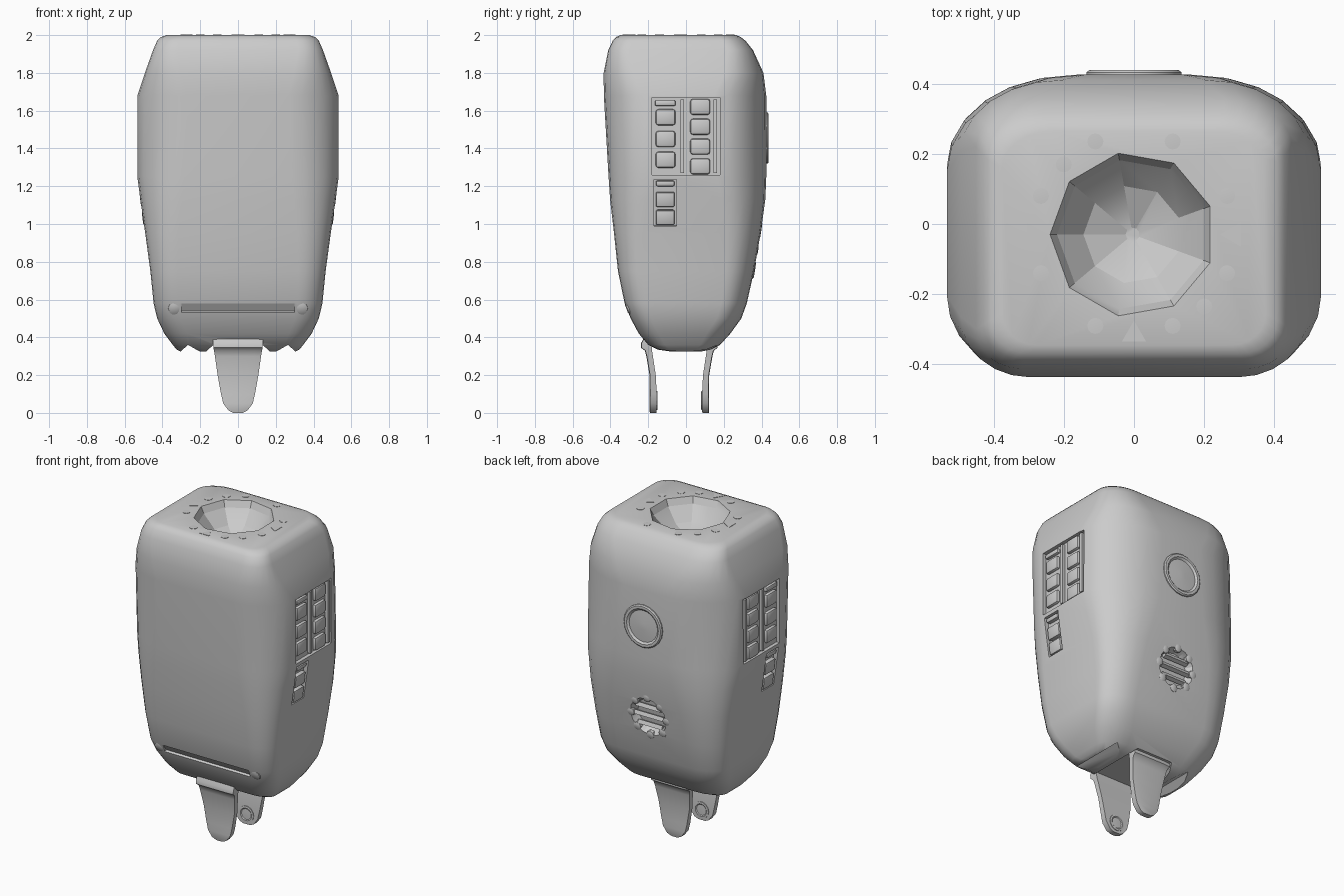
import bpy, bmesh, math
from mathutils import Matrix, Vector

if "Cube" in bpy.data.objects:
    bpy.data.objects.remove(bpy.data.objects["Cube"])


def make(name, bm, angle=40, helper=False):
    bmesh.ops.recalc_face_normals(bm, faces=bm.faces)
    me = bpy.data.meshes.new(name)
    bm.to_mesh(me)
    bm.free()
    ob = bpy.data.objects.new(name, me)
    bpy.context.collection.objects.link(ob)
    if helper:
        ob.hide_render = True
    elif angle:
        smooth(ob, angle)
    return ob


def smooth(ob, angle):
    bpy.ops.object.select_all(action='DESELECT')
    ob.select_set(True)
    bpy.context.view_layer.objects.active = ob
    bpy.ops.object.shade_smooth_by_angle(angle=math.radians(angle))


def loft(name, rings, angle=40, helper=False):
    bm = bmesh.new()
    vs = [[bm.verts.new(p) for p in r] for r in rings]
    n = len(vs[0])
    for a, b in zip(vs, vs[1:]):
        for i in range(n):
            j = (i + 1) % n
            bm.faces.new((a[i], a[j], b[j], b[i]))
    bm.faces.new(vs[0])
    bm.faces.new(vs[-1])
    return make(name, bm, angle, helper)


def lathe(name, profile, n, loc, axis, angle=40, helper=False, start=0.0):
    """profile: (radius, height along axis)"""
    q = Vector((0, 0, 1)).rotation_difference(Vector(axis))
    m = Matrix.Translation(loc) @ q.to_matrix().to_4x4()
    rings = [[m @ Vector((r * math.cos(start + math.tau * i / n),
                          r * math.sin(start + math.tau * i / n), h)) for i in range(n)]
             for r, h in profile]
    return loft(name, rings, angle, helper)


def box(name, loc, size, rot=(0, 0, 0), bevel=0.0, helper=False):
    bm = bmesh.new()
    bmesh.ops.create_cube(bm, size=1)
    bmesh.ops.scale(bm, vec=size, verts=bm.verts)
    if bevel:
        bmesh.ops.bevel(bm, geom=bm.edges[:], offset=bevel, segments=2, profile=0.5, affect='EDGES')
    for ax, a in zip('XYZ', rot):
        bmesh.ops.rotate(bm, matrix=Matrix.Rotation(a, 3, ax), verts=bm.verts)
    bmesh.ops.translate(bm, vec=loc, verts=bm.verts)
    return make(name, bm, 40, helper)


def section(z, w, yf, yb, s):
    """rounded rectangle, tight corners in front, broad corners at the back"""
    pts = []
    for sx, sy, rx, ry in ((1, -1, .25, .22), (1, 1, .37, .26), (-1, 1, .37, .26), (-1, -1, .25, .22)):
        rx, ry = rx * s, ry * s
        cx, cy = sx * (w - rx), (yf + ry if sy < 0 else yb - ry)
        arc = [(cx + sx * rx * math.cos(t), cy + sy * ry * math.sin(t), z)
               for t in (math.pi / 2 * k / 6 for k in range(7))]
        pts += arc if sx * sy > 0 else arc[::-1]
    return pts


# main body: squarer towards both ends, rounder at the middle
body = loft("body", [section(*a) for a in (
    (.325, .305, -.08, .08, .25), (.335, .325, -.15, .13, .3), (.36, .345, -.2, .18, .4),
    (.42, .39, -.25, .235, .48), (.5, .428, -.293, .293, .5), (.58, .447, -.325, .322, .52),
    (.75, .464, -.36, .36, .58), (.95, .491, -.381, .395, .7), (1.13, .517, -.402, .42, .88),
    (1.25, .533, -.41, .425, 1), (1.68, .533, -.435, .425, 1.06), (1.8, .493, -.436, .41, .78),
    (1.92, .45, -.412, .355, .52), (1.97, .428, -.388, .315, .46), (1.99, .408, -.37, .29, .44),
    (2.0, .375, -.345, .265, .4))])

# cutters: top socket, side panels, back vent, front groove, bottom notches
cuts = [lathe("socket_cutter", [(.02, -.17), (.14, -.12), (.215, -.04), (.235, 0), (.235, .1)], 9,
              (-.004, -.03, 2), (0, 0, 1), 0, True, math.pi)]
for s in (1, -1):
    cuts.append(box("panel_cutter", (s * .56, 0, 1.465), (.1, .36, .41), helper=True))
    cuts.append(box("panel_strip_cutter", (s * .54, -.11, 1.11), (.1, .12, .25), (0, s * .115, 0), helper=True))
    notch = [(s * .185, .315), (s * .315, .315), (s * .265, .36)]
    cuts.append(loft("notch_cutter", [[(x, y, z) for x, z in notch] for y in (-.5, .5)], 0, True))
middle = [(-.18, .315), (.18, .315), (.125, .365), (-.125, .365)]
cuts.append(loft("notch_cutter", [[(x, y, z) for x, z in middle] for y in (-.5, .5)], 0, True))
vent_axis = (0, .988, -.156)
vent_loc = Vector((0, .378, .86))
cuts.append(lathe("vent_cutter", [(.1, -.04), (.125, 0), (.125, .1)], 16, vent_loc, vent_axis, 0, True))
cuts.append(box("groove_cutter", (0, -.328, .545), (.6, .05, .05), (.6, 0, 0), helper=True))
for c in cuts:
    mod = body.modifiers.new("cut", 'BOOLEAN')
    mod.operation = 'DIFFERENCE'
    mod.solver = 'EXACT'
    mod.object = c
    bpy.context.view_layer.objects.active = body
    bpy.ops.object.modifier_apply(modifier=mod.name)
for c in cuts:
    bpy.data.objects.remove(c)
smooth(body, 35)

# dial marks around the socket
for x, y in ((-.11, .235), (.11, .235), (-.2, .17), (-.265, .08), (.265, .08), (-.265, -.14),
             (.265, -.14), (.2, -.235), (-.11, -.29), (.11, -.29)):
    lathe("dial_dot", [(.023, -.01), (.023, .002), (.012, .0025)], 12, (x, y, 2), (0, 0, 1), 30)
for x, y, a in ((-.285, -.03, 0), (.285, -.03, math.pi), (0, -.315, math.pi / 2)):
    lathe("dial_pointer", [(.04, -.01), (.04, .002)], 3, (x, y, 2), (0, 0, 1), 20, False, a)

# side buttons and panel frames
for s in (1, -1):
    grid = [(-.108, z) for z in (1.565, 1.45, 1.34)] + [(.075, z) for z in (1.62, 1.515, 1.41, 1.305)]
    for y, z in grid:
        box("side_button", (s * .517, y, z), (.03, .105, .085), bevel=.014)
    box("side_bar", (s * .517, -.11, 1.64), (.026, .11, .03), bevel=.008)
    box("side_bar", (s * .519, -.02, 1.465), (.02, .02, .39))
    box("side_bar", (s * .519, .155, 1.465), (.022, .02, .39))
    for z in (1.215, 1.13, 1.035):
        x = .53 - (1.25 - z) * .12 - .016
        box("lower_button", (s * x, -.11, z), (.036, .1, .03 if z > 1.2 else .08), (0, s * .115, 0), bevel=.01)

# back knob with raised rim and dished face
lathe("back_knob", [(.135, -.03), (.135, .006), (.128, .012), (.112, .012), (.1, .002), (.02, .008)],
      20, (0, .426, 1.455), (0, 1, 0), 30)

# back vent: rim lugs and slats in the recess
tilt = Vector((0, 0, 1)).rotation_difference(Vector(vent_axis)).to_matrix()
for i in range(8):
    a = math.tau * i / 8
    p = vent_loc + tilt @ Vector((.125 * math.cos(a), .125 * math.sin(a), 0))
    lathe("vent_lug", [(.026, -.02), (.026, .0), (.018, .004)], 8, p, vent_axis)
for k, w in ((-.06, .17), (0, .22), (.06, .17)):
    box("vent_slat", (0, .36 + k * .156, .86 + k), (w, .025, .025), (.4, 0, 0))

# front corner studs, nearly flush
for s in (1, -1):
    lathe("front_stud", [(.035, -.03), (.035, -.004), (.02, .002)], 10, (s * .335, -.313, .55), (0, -.93, -.36))

# bottom prongs, mirrored about the mid plane y = -0.035
rows = ((0, .025, -.188, -.157), (.012, .05, -.19, -.155), (.05, .078, -.19, -.155),
        (.1, .09, -.189, -.155), (.2, .108, -.19, -.16), (.3, .122, -.207, -.175),
        (.33, .127, -.215, -.18), (.345, .13, -.235, -.18), (.37, .132, -.235, -.18), (.43, .13, -.2, -.18))
for name, f in (("front_prong", lambda y: y), ("back_prong", lambda y: -.07 - y)):
    loft(name, [[(-w, f(a), z), (-w * .7, f(a - .003), z), (w * .7, f(a - .003), z), (w, f(a), z),
                 (w, f(b), z), (-w, f(b), z)] for z, w, a, b in rows], 45)
    d = 1 if f(0) == 0 else -1
    lathe(name + "_stud", [(.052, -.01), (.052, .004), (.04, .005), (.034, .001), (.01, .002)], 14,
          (0, f(-.155), .065), (0, d, 0), 25)
